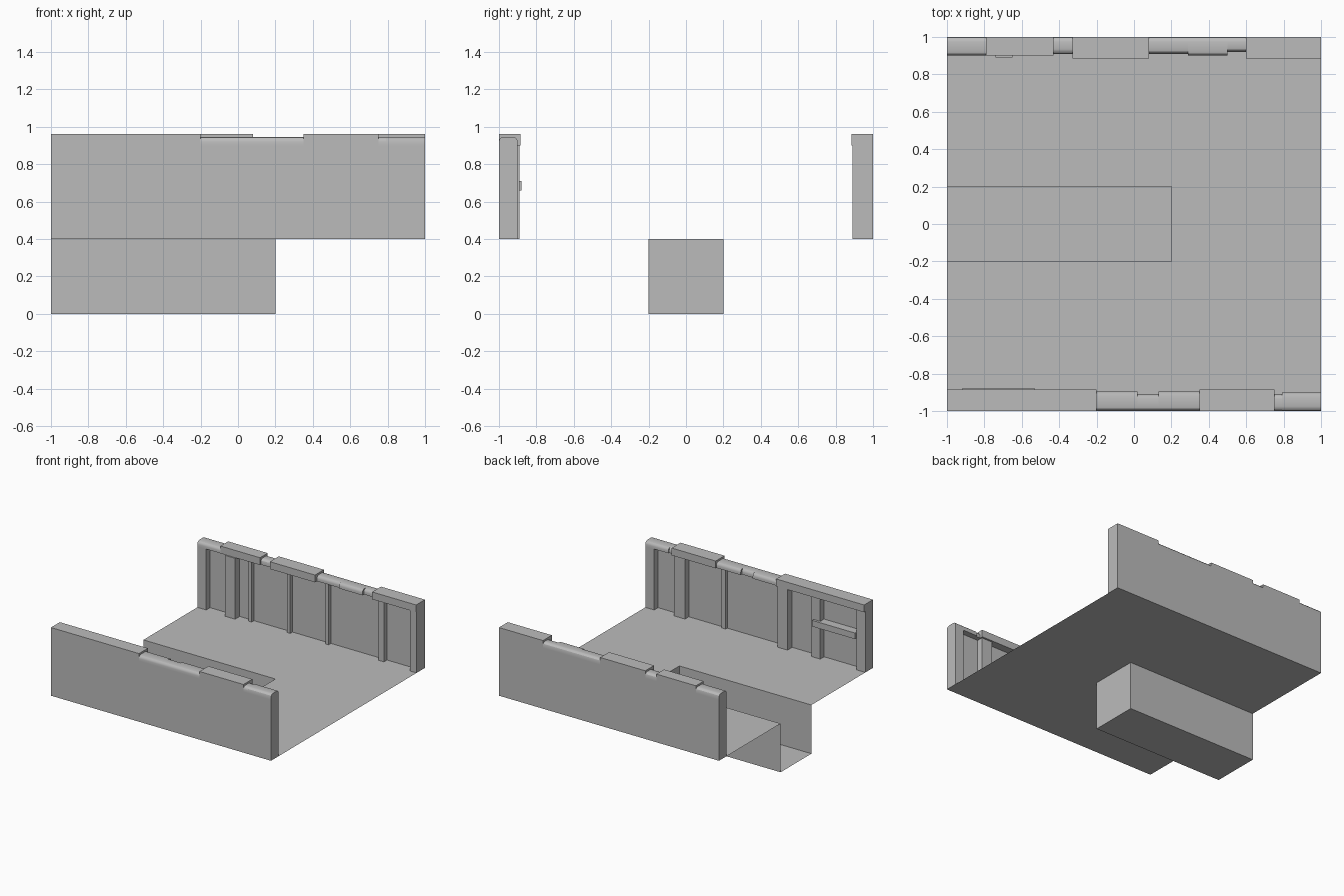
import bpy
import bmesh

if "Cube" in bpy.data.objects:
    bpy.data.objects.remove(bpy.data.objects["Cube"], do_unlink=True)

stone = bpy.data.materials.new("stone_grey")
stone.use_nodes = True
GREY = (0.5, 0.5, 0.5, 1)
stone.diffuse_color = GREY
stone.node_tree.nodes["Principled BSDF"].inputs["Base Color"].default_value = GREY

FLOOR, COPING, TOP = 0.4, 0.9, 0.96


def finish(name, bm):
    mesh = bpy.data.meshes.new(name)
    bm.to_mesh(mesh)
    bm.free()
    mesh.materials.append(stone)
    obj = bpy.data.objects.new(name, mesh)
    bpy.context.collection.objects.link(obj)
    return obj


def box(name, x0, x1, y0, y1, z0, z1, round_top=0):
    """Box between two corners, optionally with rounded long top edges."""
    bm = bmesh.new()
    bmesh.ops.create_cube(bm, size=1)
    for v in bm.verts:
        v.co.x = x0 if v.co.x < 0 else x1
        v.co.y = min(y0, y1) if v.co.y < 0 else max(y0, y1)
        v.co.z = z0 if v.co.z < 0 else z1
    if round_top:
        edges = [e for e in bm.edges if all(v.co.z > z1 - 1e-5 for v in e.verts)
                 and abs(e.verts[0].co.y - e.verts[1].co.y) < 1e-5]
        bmesh.ops.bevel(bm, geom=edges, offset=round_top, segments=3,
                        profile=0.5, affect='EDGES')
        for f in bm.faces:
            f.smooth = abs(f.normal.x) < 0.5
    obj = finish(name, bm)
    if round_top:
        bpy.ops.object.select_all(action='DESELECT')
        obj.select_set(True)
        bpy.context.view_layer.objects.active = obj
        bpy.ops.object.shade_smooth_by_angle()
    return obj


def sheet(name, quads):
    bm = bmesh.new()
    for quad in quads:
        bm.faces.new([bm.verts.new(p) for p in quad])
    bmesh.ops.remove_doubles(bm, verts=bm.verts, dist=1e-4)
    return finish(name, bm)


def level(x0, x1, y0, y1, z):
    return [(x0, y0, z), (x1, y0, z), (x1, y1, z), (x0, y1, z)]


# Street floor, left open above the channel
END, HALF = 0.2, 0.2
sheet("floor", [level(-1, END, HALF, 1, FLOOR), level(-1, END, -1, -HALF, FLOOR),
                level(END, 1, -1, -HALF, FLOOR), level(END, 1, -HALF, HALF, FLOOR),
                level(END, 1, HALF, 1, FLOOR)])

# Sunken channel, open at one end
sides = []
for y in (-HALF, HALF):
    sides.append([(-1, y, 0), (END, y, 0), (END, y, FLOOR), (-1, y, FLOOR)])
sides.append([(END, -HALF, 0), (END, HALF, 0), (END, HALF, FLOOR), (END, -HALF, FLOOR)])
sheet("channel", [level(-1, END, -HALF, HALF, 0)] + sides)

# Walls: pilasters as (start, end, inner face),
# coping stones as (start, end, inner face, rounded)
walls = {
    "front": (-1,
              [(-1, -.92, .9), (-.59, -.51, .9), (-.3, -.21, .89),
               (.29, .33, .93), (.64, .74, .9), (.92, 1, .9)],
              [(-1, -.2, .885, 0), (-.2, .02, .895, 1), (.02, .13, .91, 1),
               (.13, .35, .895, 1), (.35, .75, .885, 0), (.75, .79, .91, 1),
               (.79, 1, .9, 1)]),
    "back": (1,
             [(-1, -.92, .9), (-.74, -.65, .89), (-.55, -.52, .92),
              (-.2, -.17, .92), (.15, .18, .92), (.64, .69, .91), (.94, 1, .89)],
             [(-1, -.79, .9, 1), (-.79, -.43, .9, 0), (-.43, -.33, .91, 1),
              (-.33, .08, .885, 0), (.08, .29, .91, 1), (.29, .5, .9, 1),
              (.5, .6, .92, 1), (.6, 1, .885, 0)]),
}
for wall, (side, pilasters, stones) in walls.items():
    box(wall + "_wall", -1, 1, side * .95, side, FLOOR, COPING)
    for i, (a, b, y) in enumerate(pilasters):
        box(f"{wall}_pilaster_{i + 1}", a, b, side * y, side * .95, FLOOR, COPING)
    for i, (a, b, y, rounded) in enumerate(stones):
        top = TOP - .015 if rounded else TOP
        box(f"{wall}_coping_{i + 1}", a, b, side * y, side, COPING, top,
            round_top=.025 if rounded else 0)

# Horizontal rail across the front wall's bay
box("front_rail", -.92, -.53, -.95, -.88, .66, .71)
